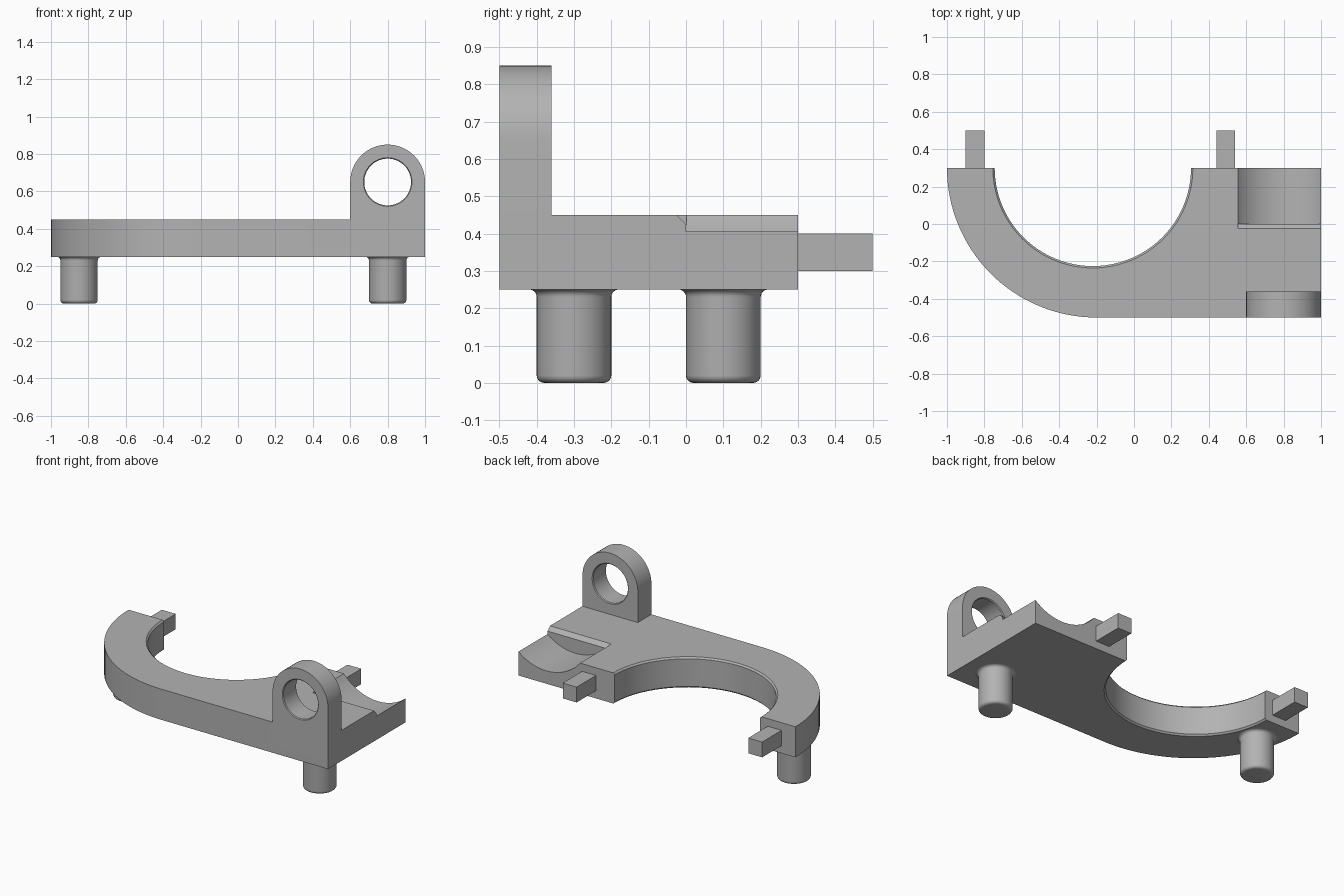
import bpy, bmesh, math
from mathutils import Matrix, Vector

if "Cube" in bpy.data.objects:
    bpy.data.objects.remove(bpy.data.objects["Cube"])

grey = bpy.data.materials.new("plain grey")
grey.use_nodes = True
grey.diffuse_color = (0.45, 0.45, 0.45, 1)
grey.node_tree.nodes["Principled BSDF"].inputs["Base Color"].default_value = (0.45, 0.45, 0.45, 1)


def finish(bm, name):
    bmesh.ops.recalc_face_normals(bm, faces=bm.faces)
    mesh = bpy.data.meshes.new(name)
    bm.to_mesh(mesh)
    bm.free()
    mesh.materials.append(grey)
    obj = bpy.data.objects.new(name, mesh)
    bpy.context.collection.objects.link(obj)
    return obj


def prism(name, points, vector):
    """Extrude a closed outline of 3D points along a vector."""
    bm = bmesh.new()
    face = bm.faces.new([bm.verts.new(p) for p in points])
    new = bmesh.ops.extrude_face_region(bm, geom=[face])["geom"]
    verts = [v for v in new if isinstance(v, bmesh.types.BMVert)]
    bmesh.ops.translate(bm, verts=verts, vec=vector)
    return finish(bm, name)


def lathe(name, profile, place, segments=64):
    """Stack rings of (radius, height) and cap both ends."""
    bm = bmesh.new()
    rings = []
    for r, h in profile:
        angles = [math.tau * i / segments for i in range(segments)]
        rings.append([bm.verts.new((r * math.cos(a), r * math.sin(a), h)) for a in angles])
    for low, high in zip(rings, rings[1:]):
        for i in range(segments):
            j = (i + 1) % segments
            bm.faces.new((low[i], low[j], high[j], high[i]))
    bm.faces.new(rings[0])
    bm.faces.new(rings[-1])
    bm.transform(place)
    return finish(bm, name)


def arc(cx, cy, r, start, end, steps):
    angles = [math.radians(start + (end - start) * i / steps) for i in range(steps + 1)]
    return [(cx + r * math.cos(a), cy + r * math.sin(a)) for a in angles]


def box(name, x0, x1, y0, y1, z0, z1):
    corners = [(x0, y0, z0), (x1, y0, z0), (x1, y1, z0), (x0, y1, z0)]
    return prism(name, corners, (0, 0, z1 - z0))


def combine(target, tool, operation):
    mod = target.modifiers.new("combine", "BOOLEAN")
    mod.operation, mod.object, mod.solver = operation, tool, "EXACT"
    bpy.context.view_layer.objects.active = target
    bpy.ops.object.modifier_apply(modifier=mod.name)
    bpy.data.objects.remove(tool)


def smooth(obj):
    bpy.ops.object.select_all(action="DESELECT")
    obj.select_set(True)
    bpy.context.view_layer.objects.active = obj
    bpy.ops.object.shade_smooth_by_angle(angle=math.radians(30))


# Plate with one large rounded corner
BASE, TOP, BACK = 0.25, 0.45, 0.3
outline = arc(-0.2, BACK, 0.8, 180, 270, 32) + [(1, -0.5), (1, BACK)]
plate = prism("bracket_plate", [(x, y, BASE) for x, y in outline], (0, 0, TOP - BASE))

# Upright lug with a rounded top
lug_outline = arc(0.8, 0.65, 0.2, 0, 180, 32) + [(0.6, 0.3), (1, 0.3)]
lug = prism("lug", [(x, -0.5, z) for x, z in lug_outline], (0, 0.14, 0))
combine(plate, lug, "UNION")

# Half-round opening with chamfered rims
opening = lathe("opening_cutter", [(0.57, 0.215), (0.525, 0.26), (0.525, 0.44), (0.565, 0.48)],
                Matrix.Translation((-0.22, BACK, 0)), 96)
combine(plate, opening, "DIFFERENCE")

# Lug hole with chamfered rims
along_y = Matrix.Rotation(math.radians(-90), 4, "X")
hole = lathe("hole_cutter", [(0.14, -0.51), (0.125, -0.495), (0.125, -0.365), (0.14, -0.35)],
             Matrix.Translation((0.8, 0, 0.65)) @ along_y)
combine(plate, hole, "DIFFERENCE")

# Shallow round cradle behind the lug, with a bevelled end wall
cradle = lathe("cradle_cutter", [(0.316, 0), (0.316, 0.4)],
               Matrix.Translation((0.8, 0, 0.65)) @ along_y, 96)
combine(plate, cradle, "DIFFERENCE")
bevel = prism("bevel_cutter", [(0.557, -0.045, 0.47), (0.557, 0.001, 0.47), (0.557, 0.001, 0.424)],
              (0.5, 0, 0))
combine(plate, bevel, "DIFFERENCE")
smooth(plate)

# Locating tabs on the back ends
for name, x in (("right_tab", -0.85), ("left_tab", 0.49)):
    box(name, x - 0.05, x + 0.05, BACK, 0.5, 0.3, 0.4)

# Pegs with a rounded foot and a flared root
foot = [(0.08 + a, 0.02 + b) for a, b in arc(0, 0, 0.02, -90, 0, 6)]
root = arc(0.12, 0.23, 0.02, 180, 90, 6)
for name, x, y in (("right_peg", -0.85, 0.1), ("left_peg", 0.8, -0.3)):
    smooth(lathe(name, foot + root, Matrix.Translation((x, y, 0)), 48))
